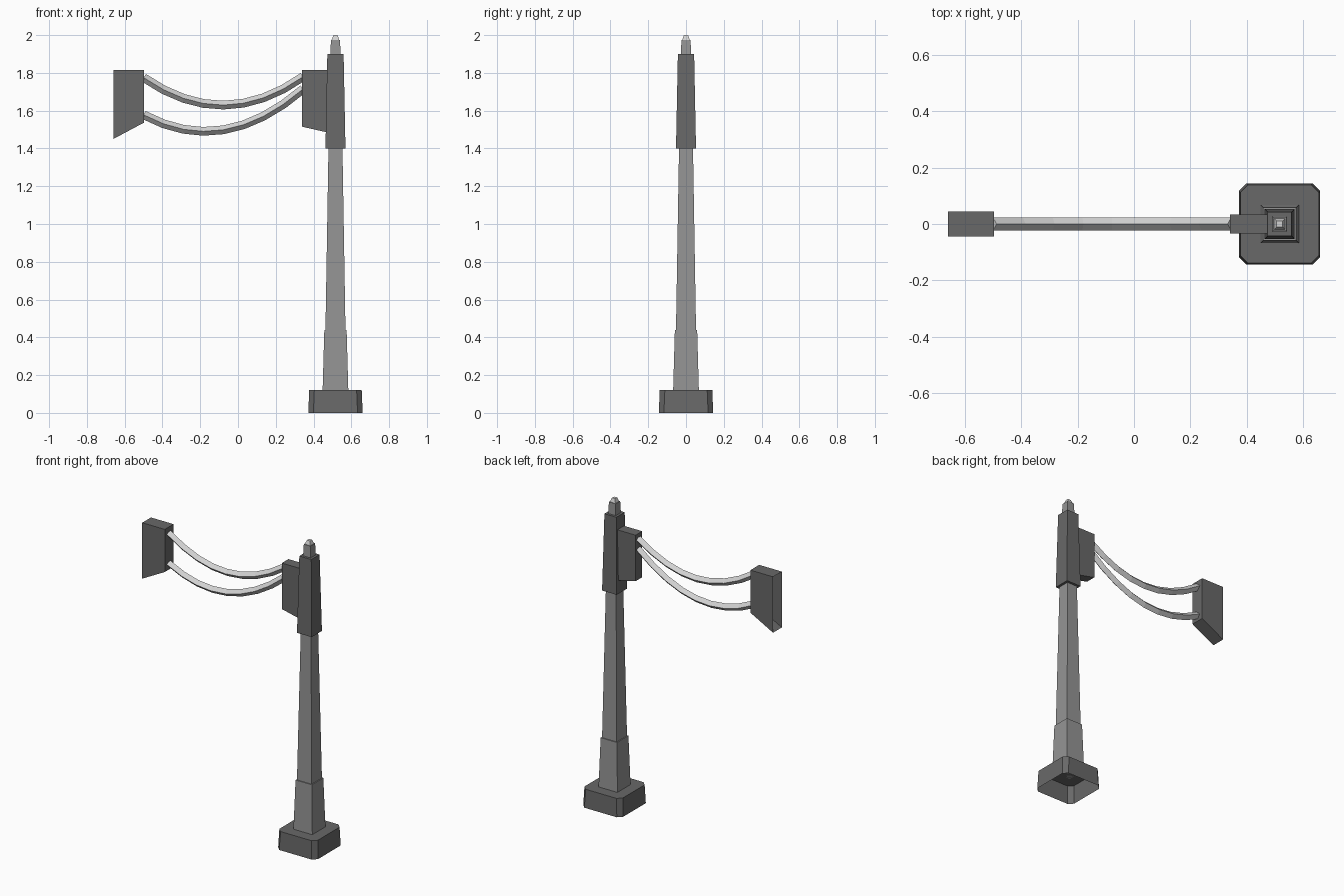
import bpy, bmesh, math

if "Cube" in bpy.data.objects:
    bpy.data.objects.remove(bpy.data.objects["Cube"])

POST_X = 0.516


def material(name, v):
    m = bpy.data.materials.new(name)
    m.diffuse_color = (v, v, v, 1)
    m.use_nodes = True
    m.node_tree.nodes["Principled BSDF"].inputs["Base Color"].default_value = m.diffuse_color
    return m


DARK = material("dark grey", 0.14)
MID = material("mid grey", 0.30)
LIGHT = material("light grey", 0.65)


def make(name, verts, faces, mat):
    mesh = bpy.data.meshes.new(name)
    mesh.from_pydata(verts, [], faces)
    bm = bmesh.new()
    bm.from_mesh(mesh)
    bmesh.ops.recalc_face_normals(bm, faces=bm.faces)
    bm.to_mesh(mesh)
    bm.free()
    mesh.materials.append(mat)
    ob = bpy.data.objects.new(name, mesh)
    bpy.context.collection.objects.link(ob)
    return ob


def outline(h, c):
    """Square of half width h, with corners cut by c."""
    if c == 0:
        return [(-h, -h), (h, -h), (h, h), (-h, h)]
    k = h - c
    return [(-k, -h), (k, -h), (h, -k), (h, k), (k, h), (-k, h), (-h, k), (-h, -k)]


def tapered(name, z0, z1, h0, h1, mat, cut=0, bottom=True):
    """Tapered square section of the post."""
    verts = [(POST_X + x, y, z) for h, z in ((h0, z0), (h1, z1)) for x, y in outline(h, cut)]
    n = len(verts) // 2
    faces = [(i, (i + 1) % n, n + (i + 1) % n, n + i) for i in range(n)]
    faces.append(tuple(range(n, 2 * n)))
    if bottom:
        faces.append(tuple(reversed(range(n))))
    return make(name, verts, faces, mat)


def bracket(name, profile, half, open_left=False):
    """Side profile (left bottom, right bottom, right top, left top) given depth in y."""
    verts = [(x, y, z) for y in (-half, half) for x, z in profile]
    faces = [(0, 1, 2, 3), (7, 6, 5, 4), (0, 4, 5, 1), (1, 5, 6, 2), (2, 6, 7, 3)]
    if not open_left:
        faces.append((3, 7, 4, 0))
    return make(name, verts, faces, DARK)


def cable(name, x0, z0, x1, z1, sag, r=0.023, segs=8):
    """Sagging diamond-section tube."""
    verts, faces = [], []
    for i in range(segs + 1):
        t = i / segs
        x = x0 + (x1 - x0) * t
        z = z0 + (z1 - z0) * t - 4 * sag * t * (1 - t)
        a = math.atan((z1 - z0 - 4 * sag * (1 - 2 * t)) / (x1 - x0))
        dx, dz = -math.sin(a) * r, math.cos(a) * r
        verts += [(x, -r, z), (x + dx, 0, z + dz), (x, r, z), (x - dx, 0, z - dz)]
    for i in range(segs):
        for j in range(4):
            a, b = 4 * i + j, 4 * i + (j + 1) % 4
            faces.append((a, b, b + 4, a + 4))
    faces += [(3, 2, 1, 0), tuple(range(4 * segs, 4 * segs + 4))]
    return make(name, verts, faces, LIGHT)


# Post, from the hollow foot to the tip
tapered("base", 0.0, 0.12, 0.144, 0.139, DARK, cut=0.027, bottom=False)
tapered("lower_post", 0.12, 0.44, 0.068, 0.059, MID)
tapered("upper_post", 0.44, 1.40, 0.053, 0.037, MID)
tapered("collar", 1.40, 1.90, 0.053, 0.043, DARK)
tapered("cap", 1.90, 1.975, 0.027, 0.024, MID)
tapered("tip", 1.975, 2.0, 0.02, 0.011, LIGHT)

# Brackets holding the cables
bracket("post_bracket", [(0.34, 1.515), (0.485, 1.482), (0.485, 1.815), (0.34, 1.815)], 0.034)
bracket("wall_bracket", [(-0.66, 1.45), (-0.497, 1.537), (-0.497, 1.815), (-0.66, 1.815)],
        0.045, open_left=True)

# Cables
cable("upper_cable", -0.50, 1.775, 0.345, 1.78, 0.148)
cable("lower_cable", -0.50, 1.578, 0.345, 1.715, 0.148)
